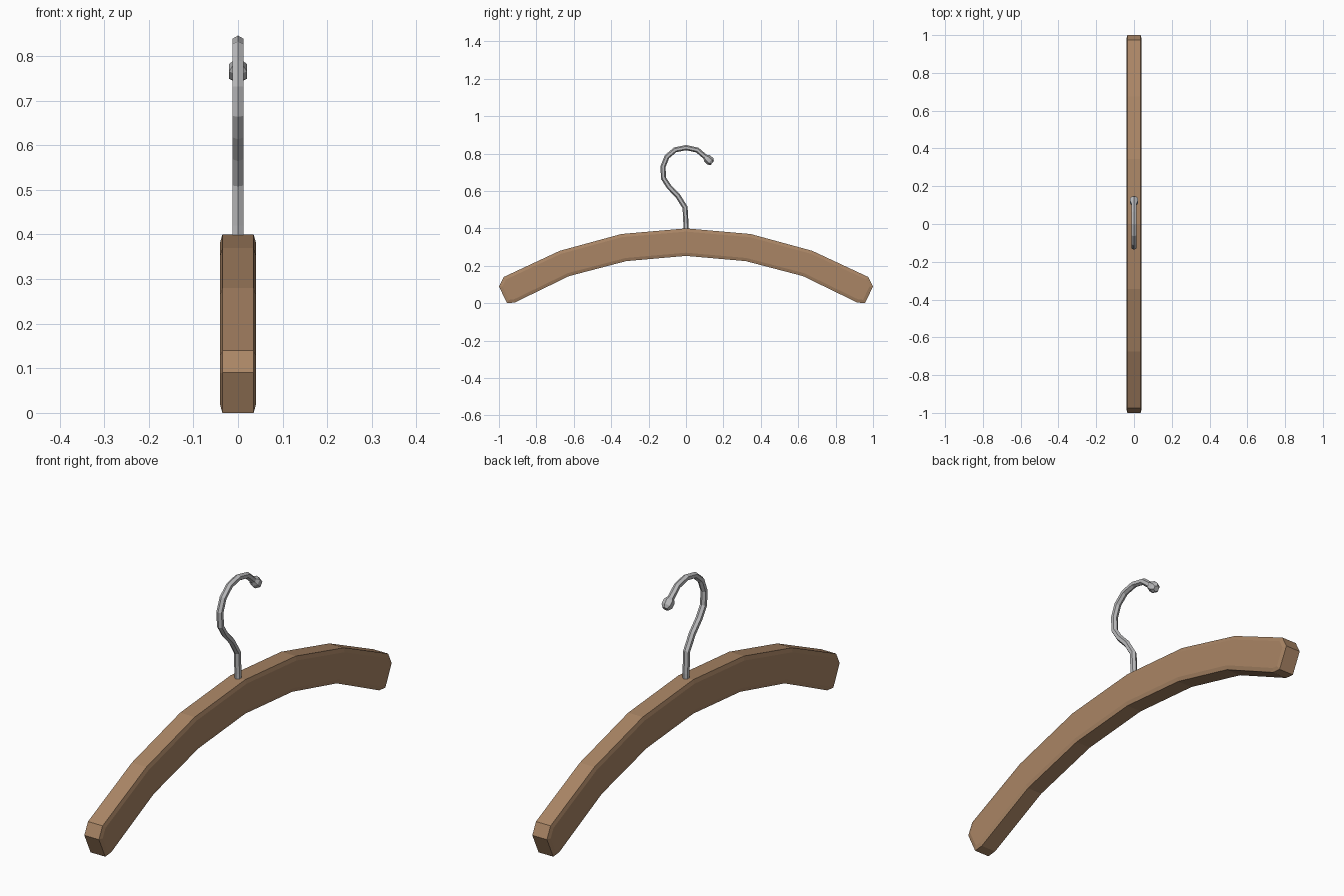
import bpy, bmesh, math
from mathutils import Vector

if "Cube" in bpy.data.objects:
    bpy.data.objects.remove(bpy.data.objects["Cube"])


def material(name, rgb):
    m = bpy.data.materials.new(name)
    m.diffuse_color = (*rgb, 1)
    m.use_nodes = True
    m.node_tree.nodes["Principled BSDF"].inputs["Base Color"].default_value = m.diffuse_color
    return m


wood = material("warm wood", (0.40, 0.235, 0.130))
metal = material("grey metal", (0.50, 0.50, 0.51))


def finish(bm, name, mat):
    bmesh.ops.recalc_face_normals(bm, faces=bm.faces)
    me = bpy.data.meshes.new(name)
    bm.to_mesh(me)
    bm.free()
    me.materials.append(mat)
    ob = bpy.data.objects.new(name, me)
    bpy.context.collection.objects.link(ob)
    return ob


def bridge(bm, rings):
    """Skin a list of equal-sized closed rings and cap both ends."""
    rings = [[bm.verts.new(p) for p in r] for r in rings]
    n = len(rings[0])
    for a, b in zip(rings, rings[1:]):
        for i in range(n):
            j = (i + 1) % n
            bm.faces.new((a[i], a[j], b[j], b[i]))
    bm.faces.new(rings[0])
    bm.faces.new(rings[-1])


def inset(pts, d):
    """Mitred inward offset of a clockwise outline."""
    out = []
    for i, p in enumerate(pts):
        e1 = (p - pts[i - 1]).normalized()
        e2 = (pts[(i + 1) % len(pts)] - p).normalized()
        n1, n2 = Vector((e1.y, -e1.x)), Vector((e2.y, -e2.x))
        out.append(p + (n1 + n2) * d / (1 + n1.dot(n2)))
    return out


def tube(name, path, radii, mat, sides=6):
    """Faceted tube along a (y, z) path."""
    path = [Vector(p) for p in path]
    rings = []
    for i, p in enumerate(path):
        d1 = (p - path[max(i - 1, 0)]).normalized()
        d2 = (path[min(i + 1, len(path) - 1)] - p).normalized()
        t = (d1 + d2).normalized()
        n = Vector((-t.y, t.x))
        ring = []
        for k in range(sides):
            a = 2 * math.pi * k / sides
            q = p + n * radii[i] * math.cos(a)
            ring.append((radii[i] * math.sin(a), q.x, q.y))
        rings.append(ring)
    bm = bmesh.new()
    bridge(bm, rings)
    return finish(bm, name, mat)


# Wooden arched bar: mirrored half outline, chamfered on both broad sides
half = [(0.345, 0.37), (0.675, 0.28), (0.975, 0.14), (1.0, 0.09),
        (0.957, 0.0), (0.915, 0.004), (0.625, 0.145), (0.32, 0.225)]
outline = [Vector(p) for p in
           [(0, 0.40)] + half + [(0, 0.253)] + [(-y, z) for y, z in reversed(half)]]
inner = inset(outline, 0.017)
bm = bmesh.new()
bridge(bm, [[(x, p.x, p.y) for p in ring] for x, ring in
            ((-0.04, inner), (-0.035, outline), (0.035, outline), (0.04, inner))])
finish(bm, "wooden_bar", wood)

# Bent wire hook
hook = [(0, 0.37), (0, 0.42), (-0.005, 0.512), (-0.043, 0.573), (-0.09, 0.622),
        (-0.120, 0.668), (-0.123, 0.73), (-0.102, 0.783), (-0.058, 0.820),
        (0, 0.832), (0.06, 0.819), (0.112, 0.775)]
tube("wire_hook", hook, [0.014] * len(hook), metal)

# Rounded tip on the end of the hook
tube("hook_tip", [(0.102, 0.784), (0.113, 0.774), (0.131, 0.758), (0.141, 0.750)],
     [0.013, 0.023, 0.023, 0.013], metal)
